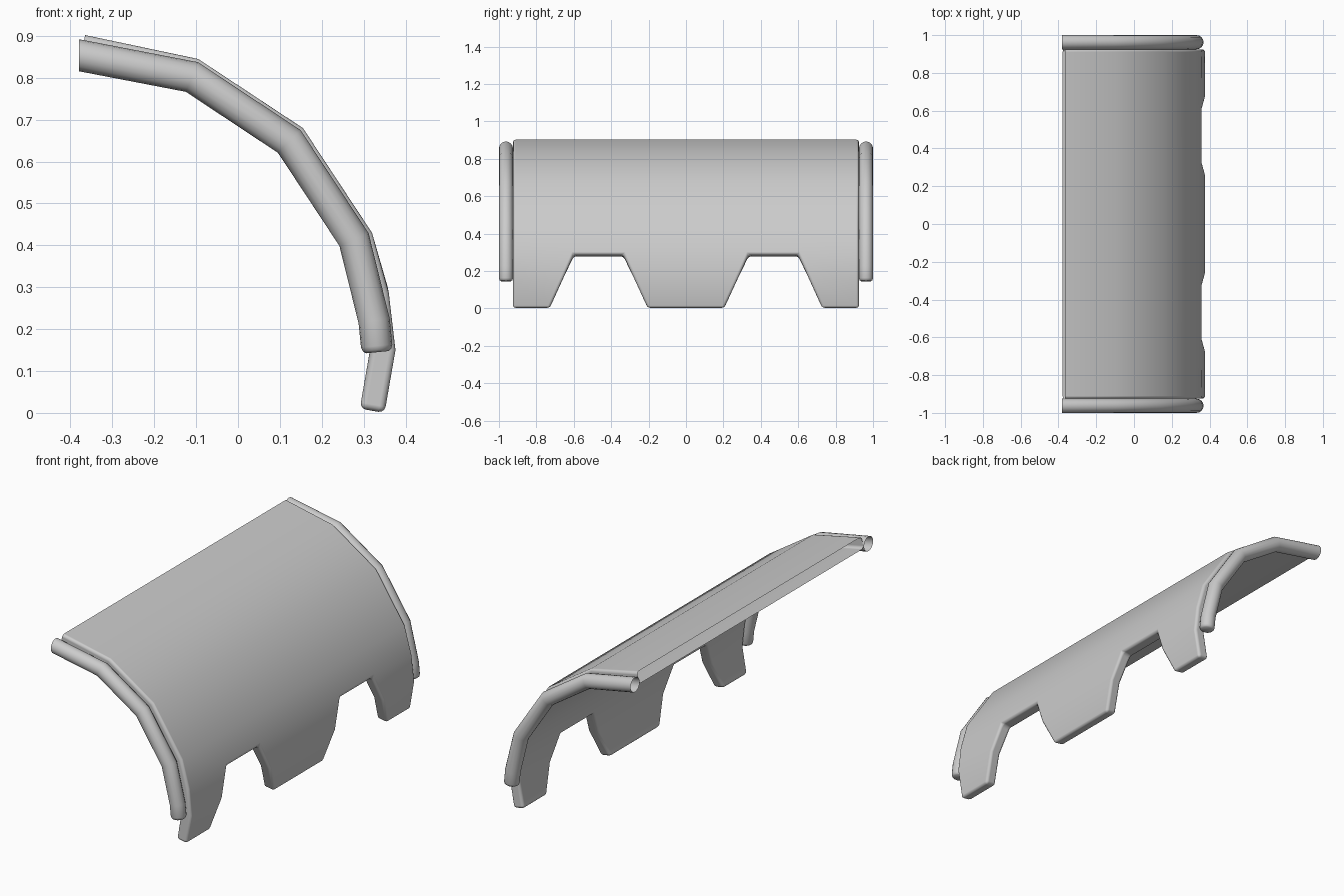
import bpy, bmesh, math
from mathutils import Vector

if "Cube" in bpy.data.objects:
    bpy.data.objects.remove(bpy.data.objects["Cube"])


def miters(path):
    """Outward mitred unit-offset vectors for a polyline in the xz plane."""
    pts = [Vector(p) for p in path]
    normals = []
    for a, b in zip(pts, pts[1:]):
        d = (b - a).normalized()
        normals.append(Vector((-d.y, d.x)))
    out = [normals[0]]
    for n0, n1 in zip(normals, normals[1:]):
        m = (n0 + n1).normalized()
        out.append(m / m.dot(n1))
    return out + [normals[-1]]


def finish(name, bm):
    bmesh.ops.recalc_face_normals(bm, faces=bm.faces[:])
    for f in bm.faces:
        f.smooth = True
    mesh = bpy.data.meshes.new(name)
    bm.to_mesh(mesh)
    bm.free()
    obj = bpy.data.objects.new(name, mesh)
    bpy.context.collection.objects.link(obj)
    return obj


# Curved armour panel: double skin, notched lower edge, open at the back
profile = [(-0.365, 0.902), (-0.095, 0.845), (0.155, 0.68), (0.32, 0.43),
           (0.36, 0.287), (0.376, 0.15), (0.35, 0.0)]
thickness = 0.06
top_y = [-0.925, -0.6, -0.335, 0.335, 0.6, 0.925]
low_y = [-0.925, -0.728, -0.205, 0.205, 0.728, 0.925]
NOTCH_ROW = 4
bm = bmesh.new()
skins = []
for depth in (0, thickness):
    grid = []
    for (x, z), m in zip(profile, miters(profile)):
        t = max(0, (0.287 - z) / 0.287)
        # columns 1-2 and 3-4 border the notches; the middle tooth mirrors inward
        ys = [a + (b - a) * t for a, b in zip(top_y, low_y)]
        grid.append([bm.verts.new((x - m.x * depth, y, z - m.y * depth)) for y in ys])
    skins.append(grid)
outer, inner = skins


def has_face(r, c):
    inside = 0 <= r < len(profile) - 1 and 0 <= c < len(top_y) - 1
    return inside and not (r >= NOTCH_ROW and c in (1, 3))


def rim(a, b):
    (r0, c0), (r1, c1) = a, b
    bm.faces.new((outer[r0][c0], outer[r1][c1], inner[r1][c1], inner[r0][c0]))


for r in range(len(profile) - 1):
    for c in range(len(top_y) - 1):
        if not has_face(r, c):
            continue
        for g in skins:
            bm.faces.new((g[r][c], g[r][c + 1], g[r + 1][c + 1], g[r + 1][c]))
        if not has_face(r, c - 1):
            rim((r, c), (r + 1, c))
        if not has_face(r, c + 1):
            rim((r, c + 1), (r + 1, c + 1))
        if not has_face(r + 1, c):
            rim((r + 1, c), (r + 1, c + 1))
for v in [v for v in bm.verts if not v.link_faces]:
    bm.verts.remove(v)
panel = finish("curved_panel", bm)
bevel = panel.modifiers.new("rounded_rim", 'BEVEL')
bevel.width = 0.015
bevel.segments = 3
bevel.limit_method = 'ANGLE'
bevel.angle_limit = math.radians(50)
bevel.harden_normals = True

# Edge tubes: mitred sweep, open at the back, rounded closed lower end
tube_path = [(-0.38, 0.854), (-0.11, 0.802), (0.1225, 0.648), (0.277, 0.414),
             (0.325, 0.22), (0.331, 0.16), (0.332, 0.15), (0.3325, 0.145)]
radii = [0.0375] * 6 + [0.034, 0.027]
SIDES = 16
for side, label in ((-1, "front"), (1, "back")):
    bm = bmesh.new()
    offsets = miters(tube_path)
    offsets[0] = Vector((0, 1.02))  # vertical cut at the open end
    rings = []
    for (x, z), m, r in zip(tube_path, offsets, radii):
        ring = []
        for i in range(SIDES):
            a = math.tau * i / SIDES
            k = r * math.cos(a)
            ring.append(bm.verts.new((x + m.x * k,
                                      side * 0.9625 + r * math.sin(a),
                                      z + m.y * k)))
        rings.append(ring)
    for a, b in zip(rings, rings[1:]):
        for i in range(SIDES):
            j = (i + 1) % SIDES
            bm.faces.new((a[i], a[j], b[j], b[i]))
    bm.faces.new(rings[-1])
    finish(label + "_edge_tube", bm)
